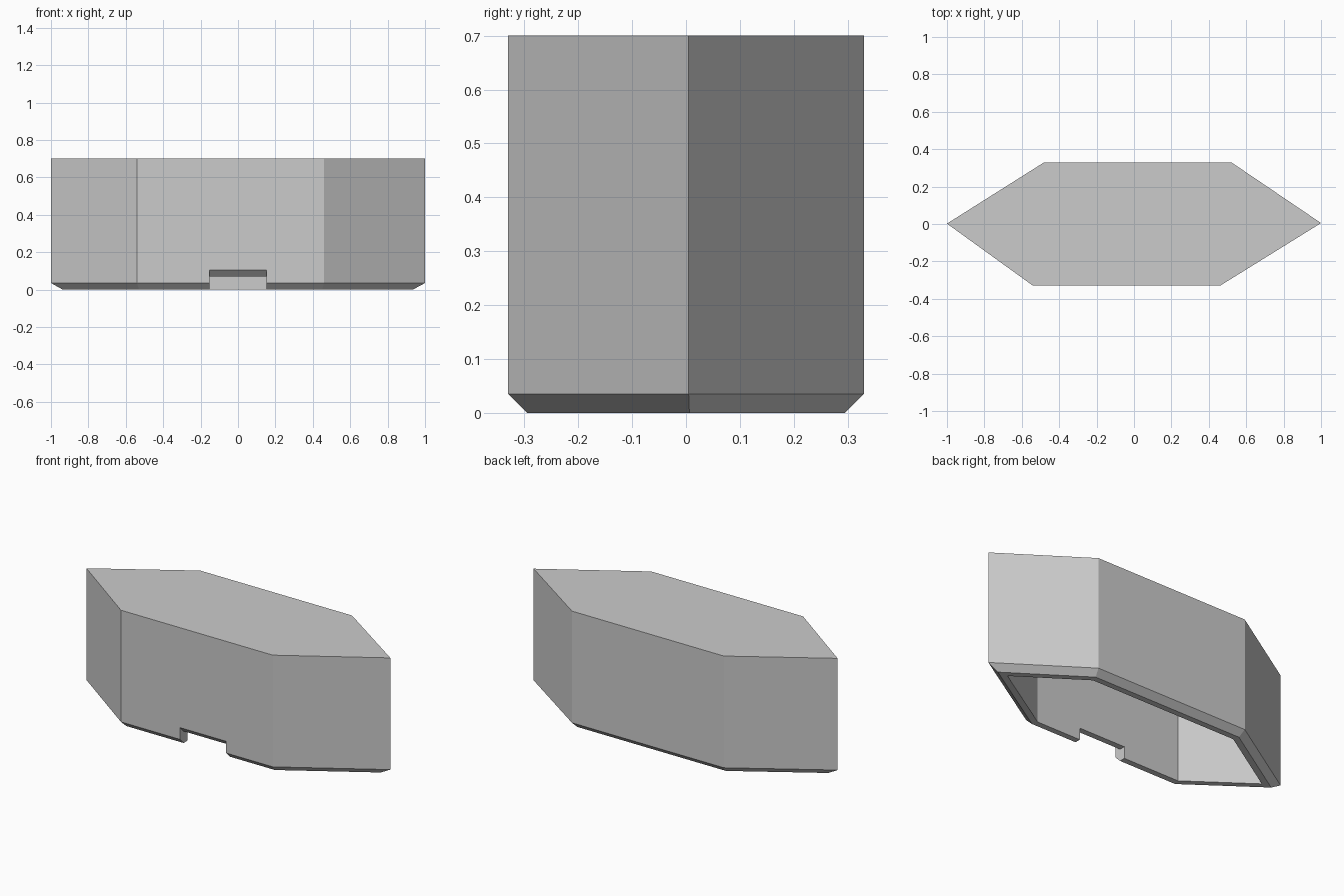
import bpy
import bmesh
from mathutils import Vector
from mathutils.geometry import intersect_line_line_2d, intersect_line_line

cube = bpy.data.objects.get("Cube")
if cube:
    bpy.data.objects.remove(cube, do_unlink=True)

HEIGHT = 0.70
WALL = 0.07
CHAMFER = 0.035
NOTCH_HALF = 0.152
NOTCH_LIFT = 0.07

# Six-sided footprint, counter-clockwise from the front right corner
OUTLINE = [Vector(p) for p in (
    (-0.54, -0.33, 0), (0.46, -0.33, 0), (1.0, 0.005, 0),
    (0.52, 0.33, 0), (-0.48, 0.33, 0), (-1.0, 0.002, 0))]


def inset(points, distance):
    """Move every side of the outline inward by the same distance."""
    if distance == 0:
        return points
    lines = []
    for i, a in enumerate(points):
        b = points[(i + 1) % len(points)]
        d = (b - a).normalized()
        inward = Vector((-d.y, d.x, 0)) * distance
        lines.append((a + inward, b + inward))
    return [intersect_line_line(*lines[i - 1], *lines[i])[0]
            for i in range(len(points))]


bm = bmesh.new()


def plain_ring(distance, z):
    """Ring of the six corners."""
    return [bm.verts.new((p.x, p.y, z)) for p in inset(OUTLINE, distance)]


def notched_ring(distance, z):
    """Ring whose front side steps up around the notch."""
    corners = inset(OUTLINE, distance)
    y = corners[0].y
    low, high = z, z + NOTCH_LIFT
    step = [Vector((-NOTCH_HALF, y, low)), Vector((-NOTCH_HALF, y, high)),
            Vector((NOTCH_HALF, y, high)), Vector((NOTCH_HALF, y, low))]
    rest = [Vector((p.x, p.y, z)) for p in corners]
    return [bm.verts.new(p) for p in rest[:1] + step + rest[1:]]


def bridge(a, b):
    """Join two rings of equal size with quads."""
    for i in range(len(a)):
        j = (i + 1) % len(a)
        bm.faces.new((a[i], a[j], b[j], b[i]))


def walls(lower, upper):
    """Upright sides between a notched lower ring and a plain upper ring."""
    bm.faces.new(lower[:6] + [upper[1], upper[0]])
    sides = lower[5:] + lower[:1]
    for i in range(1, 6):
        bm.faces.new((sides[i - 1], sides[i], upper[(i + 1) % 6], upper[i]))


# Outer walls, chamfered lower edge, flat rim and hollow inside
outer_top = plain_ring(0, HEIGHT)
outer_low = notched_ring(0, CHAMFER)
rim_outer = notched_ring(CHAMFER, 0)
rim_inner = notched_ring(WALL, 0)
ceiling = plain_ring(WALL, HEIGHT - WALL)

walls(outer_low, outer_top)
bridge(outer_low, rim_outer)
bridge(rim_outer, rim_inner)
walls(rim_inner, ceiling)
bm.faces.new(outer_top)
bm.faces.new(ceiling)
bmesh.ops.recalc_face_normals(bm, faces=bm.faces)

mesh = bpy.data.meshes.new("hollow_cover")
bm.to_mesh(mesh)
bm.free()
cover = bpy.data.objects.new("hollow_cover", mesh)
bpy.context.collection.objects.link(cover)

# Single grey material
grey = bpy.data.materials.new("light_grey")
grey.use_nodes = True
colour = (0.6, 0.6, 0.6, 1)
grey.diffuse_color = colour
grey.node_tree.nodes["Principled BSDF"].inputs["Base Color"].default_value = colour
mesh.materials.append(grey)
